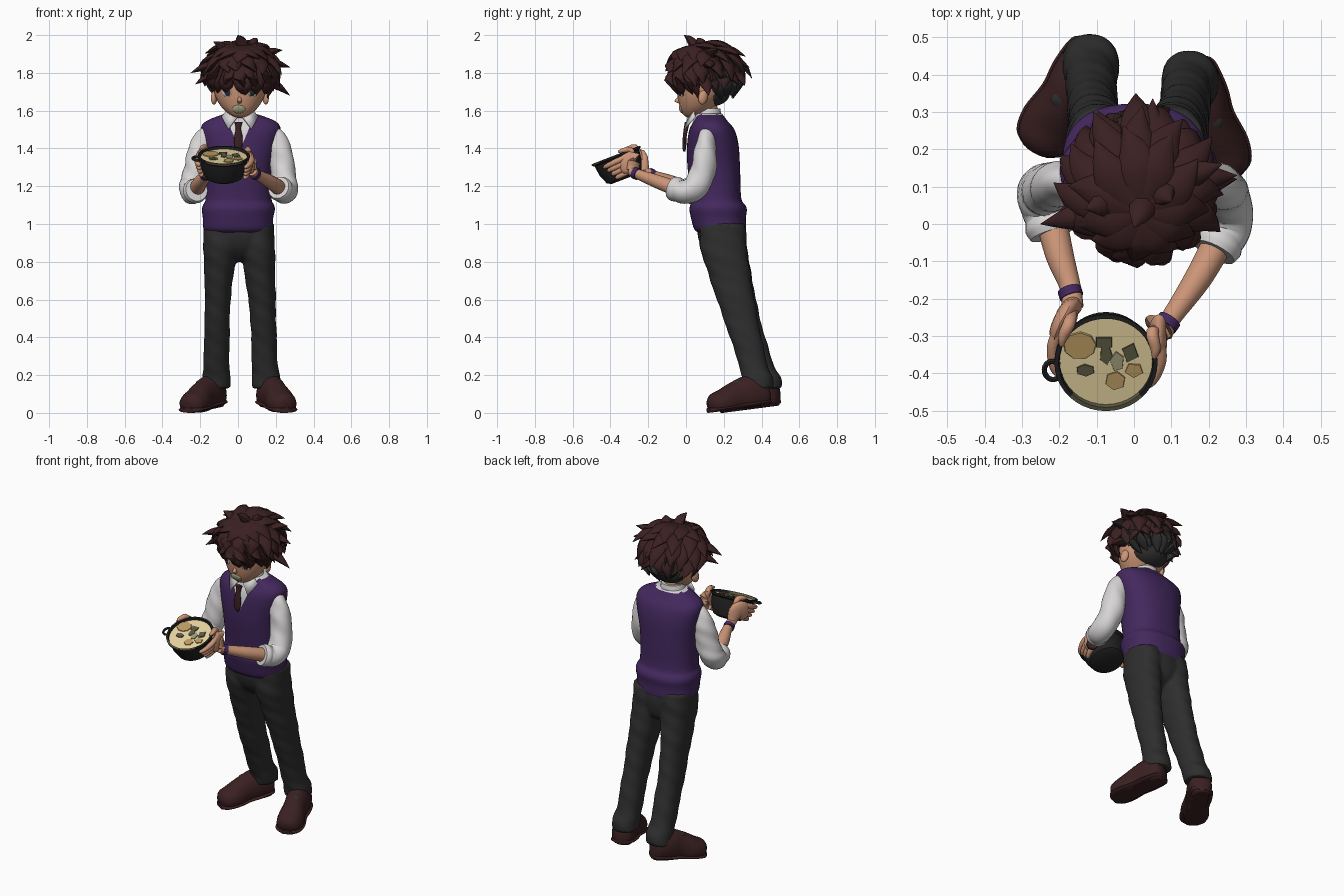
import bpy, bmesh, math, random
from mathutils import Vector, Matrix

if "Cube" in bpy.data.objects:
    bpy.data.objects.remove(bpy.data.objects["Cube"])

random.seed(4)
R = math.radians


def mat(name, r, g, b):
    m = bpy.data.materials.new(name)
    m.diffuse_color = (r, g, b, 1)
    m.use_nodes = True
    m.node_tree.nodes["Principled BSDF"].inputs["Base Color"].default_value = m.diffuse_color
    return m


HAIR = mat("dark_brown", .043, .0145, .0155)
CHAR = mat("charcoal", .027, .027, .027)
PURPLE = mat("purple", .056, .021, .11)
WHITE = mat("shirt_white", .68, .66, .66)
SKIN = mat("skin", .60, .30, .185)
STEW = mat("stew_cream", .84, .69, .37)
BROWN = mat("stew_brown", .5, .33, .12)
OLIVE = mat("olive_grey", .105, .1, .055)
PALE = mat("pale_olive", .34, .32, .2)
BLACK = mat("pot_black", .016, .016, .017)


def finish(name, bm, mats, angle=45):
    bmesh.ops.recalc_face_normals(bm, faces=bm.faces)
    me = bpy.data.meshes.new(name)
    bm.to_mesh(me)
    bm.free()
    for m in mats:
        me.materials.append(m)
    ob = bpy.data.objects.new(name, me)
    bpy.context.collection.objects.link(ob)
    bpy.ops.object.select_all(action='DESELECT')
    ob.select_set(True)
    bpy.context.view_layer.objects.active = ob
    bpy.ops.object.shade_smooth_by_angle(angle=R(angle))
    return ob


def catmull(pts, n):
    out = []
    for i in range(len(pts) - 1):
        a, b, c, d = (pts[max(i - 1, 0)], pts[i], pts[i + 1], pts[min(i + 2, len(pts) - 1)])
        for k in range(n):
            t = k / n
            out.append([.5 * (2 * q + (r - p) * t + (2 * p - 5 * q + 4 * r - s) * t * t
                              + (3 * q - p - 3 * r + s) * t ** 3) for p, q, r, s in zip(a, b, c, d)])
    return out + [list(pts[-1])]


def loft(bm, pts, seg=16, n=4, flat=False, mi=0, wr=0, sq=1):
    """Skin rings (x, y, z, rx, ry), level or square to the path; sq < 1 is boxier, wr adds folds."""
    P = catmull(pts, n)
    power = lambda v: math.copysign(abs(v) ** sq, v)
    rings = []
    for i, p in enumerate(P):
        c = Vector(p[:3])
        t = Vector(P[min(i + 1, len(P) - 1)][:3]) - Vector(P[max(i - 1, 0)][:3])
        side = Vector((1, 0, 0)) if flat else t.cross(Vector((0, 0, 1))).normalized()
        up = Vector((0, 1, 0)) if flat else side.cross(t).normalized()
        ring = []
        for k in range(seg):
            a = 2 * math.pi * k / seg
            w = 1 + wr * math.sin(2 * a + 48 * p[2]) * math.sin(a + 17 * p[2])
            ring.append(bm.verts.new(c + w * (side * max(p[3], .001) * power(math.cos(a))
                                              + up * max(p[4], .001) * power(math.sin(a)))))
        rings.append(ring)
    fs = [bm.faces.new((A[k], A[(k + 1) % seg], B[(k + 1) % seg], B[k]))
          for A, B in zip(rings, rings[1:]) for k in range(seg)]
    fs += [bm.faces.new(rings[0]), bm.faces.new(rings[-1])]
    for f in fs:
        f.material_index = mi


def tube(name, pts, m, **kw):
    bm = bmesh.new()
    loft(bm, pts, **kw)
    return finish(name, bm, [m])


def ball(name, loc, scale, m, rot=(0, 0, 0)):
    bm = bmesh.new()
    bmesh.ops.create_uvsphere(bm, u_segments=16, v_segments=10, radius=1)
    e = Matrix.Rotation(rot[2], 4, 'Z') @ Matrix.Rotation(rot[0], 4, 'X')
    bm.transform(Matrix.Translation(loc) @ e @ Matrix.Diagonal((*scale, 1)))
    return finish(name, bm, [m])


# trousers: hips and legs fused into one skin
bm = bmesh.new()
loft(bm, [(0, .185, 1.03, .165, .12), (.005, .19, .95, .182, .13), (.005, .198, .88, .16, .118),
          (.005, .21, .83, .1, .09), (.005, .215, .8, .03, .05)], seg=28, flat=True)
loft(bm, [(-.09, .19, 1, .09, .122), (-.094, .2, .88, .09, .126), (-.098, .22, .78, .083, .118),
          (-.105, .256, .65, .071, .107), (-.11, .292, .52, .067, .096), (-.112, .34, .38, .068, .086),
          (-.115, .388, .25, .069, .079), (-.115, .418, .19, .075, .084), (-.117, .427, .13, .077, .081)],
     seg=24, flat=True, wr=.035, n=6, sq=.9)
loft(bm, [(.1, .19, 1, .09, .122), (.105, .2, .88, .091, .124), (.112, .218, .78, .084, .116),
          (.123, .25, .65, .076, .104), (.132, .283, .52, .069, .093), (.138, .322, .38, .068, .083),
          (.142, .357, .25, .069, .076), (.148, .377, .19, .076, .082), (.15, .384, .13, .077, .079)],
     seg=24, flat=True, wr=.035, n=6, sq=.9)
ob = finish("trousers", bm, [CHAR])
fuse = ob.modifiers.new("fuse", 'REMESH')
fuse.mode, fuse.voxel_size, fuse.use_smooth_shade = 'VOXEL', .01, True
relax = ob.modifiers.new("relax", 'SMOOTH')
relax.factor, relax.iterations = .5, 5

# shoes with soles
SHOE = [(0, .03, .09, .04), (.07, .06, .09, .08), (.3, .07, .1, .1), (.5, .066, .085, .09),
        (.74, .078, .055, .075), (.92, .066, .045, .058), (1, .03, .04, .03)]
for name, h, t in (("left", (-.1, .485), (-.265, .195)), ("right", (.145, .44), (.255, .12))):
    bm = bmesh.new()
    pos = lambda u: (h[0] + (t[0] - h[0]) * u, h[1] + (t[1] - h[1]) * u)
    loft(bm, [(*pos(u), z, w, r) for u, w, z, r in SHOE], seg=24)
    loft(bm, [(*pos(u), .05 * (1 - u) + .012, w + .006, .016) for u, w, z, r in SHOE], seg=24)
    for v in bm.verts:
        v.co.z = max(v.co.z, .13 * (v.co.y - t[1]), 0)
    finish(name + "_shoe", bm, [HAIR])
    ball(name + "_shoe_tongue", (*pos(.53), .158), (.036, .03, .018), CHAR, (R(20), 0, 0))

# knitted vest, cut along the neckline
bm = bmesh.new()
loft(bm, [(0, .185, .955, .162, .122), (0, .18, .975, .183, .138), (0, .172, 1.03, .186, .145),
          (.002, .17, 1.075, .193, .152), (.003, .168, 1.1, .188, .146), (.003, .16, 1.14, .174, .132),
          (.006, .147, 1.3, .178, .139), (.01, .142, 1.42, .2, .136), (.014, .137, 1.5, .212, .119),
          (.014, .13, 1.545, .182, .09), (.012, .12, 1.585, .08, .07)], seg=40, flat=True, sq=.86)
tip = Vector((.01, 0, 1.39))
for s in (-1, 1):
    bmesh.ops.bisect_plane(bm, geom=bm.verts[:] + bm.edges[:] + bm.faces[:], plane_co=tip, plane_no=(s, 0, -.42))
for f in bm.faces:
    d = f.calc_center_median() - tip
    f.material_index = int(abs(d.x) < .42 * d.z and d.y < .13 or d.z > .19)
finish("vest", bm, [PURPLE, WHITE])

# collar, tie, neck
tube("collar_band", [(.01, .115, 1.54, .09, .08), (.01, .115, 1.58, .075, .072), (.01, .115, 1.612, .066, .066)],
     WHITE, flat=True)
for s, name in ((-1, "left"), (1, "right")):
    bm = bmesh.new()
    bm.faces.new([bm.verts.new((.01 + s * x, y, z)) for x, y, z in
                  ((.012, .018, 1.565), (.065, .046, 1.605), (.095, .05, 1.565), (.06, -.004, 1.5))])
    ob = finish(name + "_collar_flap", bm, [WHITE])
    ob.modifiers.new("thickness", 'SOLIDIFY').thickness = .008
tube("tie", [(.002, .008, 1.54, .022, .014), (.002, .0, 1.505, .014, .012), (.002, -.007, 1.46, .022, .01),
             (.002, -.009, 1.41, .02, .01), (.002, -.009, 1.385, .004, .006)], HAIR, flat=True)
tube("neck", [(.01, .12, 1.52, .055, .055), (.01, .11, 1.66, .052, .052)], SKIN, flat=True)

# sleeves, forearms, wristbands
arms = {
    "left": ([(-.15, .115, 1.485, .035, .045), (-.178, .113, 1.45, .046, .058), (-.2, .11, 1.38, .058, .066),
              (-.222, .1, 1.28, .064, .069), (-.242, .083, 1.2, .068, .068), (-.24, .04, 1.165, .064, .062),
              (-.226, -.005, 1.175, .056, .056)],
             [(-.225, .03, 1.175, .042, .042), (-.2, -.08, 1.22, .038, .038), (-.17, -.17, 1.255, .028, .028),
              (-.165, -.22, 1.28, .03, .026)], (-.17, -.185, 1.262)),
    "right": ([(.175, .11, 1.485, .035, .045), (.2, .108, 1.45, .046, .058), (.22, .103, 1.38, .058, .066),
               (.238, .088, 1.28, .064, .069), (.252, .05, 1.195, .067, .067), (.248, -.01, 1.168, .064, .062),
               (.225, -.055, 1.185, .06, .06)],
              [(.24, -.02, 1.175, .042, .042), (.175, -.14, 1.22, .037, .037), (.1, -.25, 1.262, .027, .027),
               (.075, -.29, 1.28, .03, .026)], (.09, -.264, 1.267))}
for side, (sleeve, fore, w) in arms.items():
    tube(side + "_sleeve", sleeve, WHITE, seg=24, wr=.06, n=6)
    a, b = Vector(sleeve[-1][:3]), Vector(sleeve[-2][:3])
    d = (a - b).normalized() * .024
    tube(side + "_sleeve_cuff", [(*(a - d), .06, .06), (*a, .067, .067), (*(a + d), .06, .06)], WHITE, seg=20)
    tube(side + "_forearm", fore, SKIN)
    d = (Vector(fore[2][:3]) - Vector(fore[1][:3])).normalized() * .012
    w = Vector(w)
    tube(side + "_wristband", [(*(w - d), .032, .032), (*(w + d), .032, .032)], PURPLE)

# cooking pot, tilted towards the front
POT = Matrix.Translation((-.075, -.37, 1.36)) @ Matrix.Rotation(R(21), 4, 'X')
prof = [(.001, -.13), (.075, -.13), (.098, -.118), (.119, -.065), (.126, -.012), (.138, -.004),
        (.138, .005), (.127, .006), (.124, -.008), (.001, -.006)]
bm = bmesh.new()
N = 40
rings = [[bm.verts.new((r * math.cos(2 * math.pi * k / N), r * math.sin(2 * math.pi * k / N), z))
          for k in range(N)] for r, z in prof]
for i in range(len(prof) - 1):
    for k in range(N):
        f = bm.faces.new((rings[i][k], rings[i][(k + 1) % N], rings[i + 1][(k + 1) % N], rings[i + 1][k]))
        front = f.calc_center_median().y < -.09
        f.material_index = 1 if i == 8 else 2 if i in (5, 6, 7) and front else 0
bm.transform(POT)
finish("pot", bm, [BLACK, STEW, OLIVE], 30)
# flat stew pieces: x, y, width, depth, sides
for i, (x, y, w, d, n, m) in enumerate((
        (-.005, .055, .03, .02, 4, OLIVE), (0, .02, .018, .032, 5, OLIVE), (.065, .025, .024, .03, 4, OLIVE),
        (-.055, -.025, .026, .018, 6, OLIVE), (.03, .0, .02, .03, 5, PALE), (-.07, .045, .045, .04, 9, BROWN),
        (.075, -.025, .026, .022, 5, BROWN), (.025, -.055, .028, .028, 6, BROWN))):
    bm = bmesh.new()
    bmesh.ops.create_cone(bm, cap_ends=True, segments=n, radius1=1, radius2=.95, depth=1)
    bm.transform(POT @ Matrix.Translation((x, y, -.005)) @ Matrix.Diagonal((w, d, .005, 1))
                 @ Matrix.Rotation(math.pi / n + .2 * i, 4, 'Z'))
    finish("stew_piece_%d" % i, bm, [m], 20)
M = POT @ Matrix.Rotation(R(190), 4, 'Z')
ring = [(math.cos(R(t)) * .022 + .145, math.sin(R(t)) * .026) for t in range(-150, 151, 25)]
tube("pot_handle", [(*(M @ Vector((x, y, -.004))), .007, .007) for x, y in ring], BLACK, seg=8, n=2)


# hands wrapped round the pot
def around(a, r, z):
    return POT @ Vector((r * math.cos(R(a)), r * math.sin(R(a)), z))


for side, a0, sgn in (("left", 142, 1), ("right", 22, -1)):
    bm = bmesh.new()
    wrist = Vector(arms[side][1][3][:3])
    loft(bm, [(*wrist, .026, .028), (*around(a0 - sgn * 8, .16, -.055), .022, .048),
              (*around(a0 + sgn * 12, .146, -.06), .02, .05), (*around(a0 + sgn * 20, .136, -.06), .012, .035)])
    for i in range(4):
        z, reach = -.022 - .025 * i, 58 - 5 * i
        path = [(*around(a0 + sgn * reach * u, .152 - .014 * u - .007 * i, z - .012 * u), r, r)
                for u, r in ((.1, .015), (.4, .016), (.75, .014), (.97, .01), (1.02, .003))]
        loft(bm, path, seg=10)
    loft(bm, [(*wrist, .018, .018), (*around(a0 - sgn * 12, .15, -.005), .017, .017),
              (*around(a0 + sgn * 3, .14, .014), .014, .013), (*around(a0 + sgn * 14, .13, .016), .006, .006)], seg=10)
    finish(side + "_hand", bm, [SKIN])

# head, ears, face
tube("head", [(.01, .03, 1.562, .02, .02), (.01, .045, 1.58, .055, .06), (.01, .06, 1.62, .098, .092),
              (.01, .08, 1.68, .132, .125), (.01, .09, 1.75, .143, .14), (.01, .1, 1.82, .138, .138),
              (.01, .1, 1.89, .1, .1), (.01, .1, 1.92, .03, .03)], SKIN, seg=32, flat=True)
tube("nose", [(.008, -.02, 1.685, .006, .01), (.008, -.045, 1.652, .012, .016), (.008, -.028, 1.638, .008, .008)],
     SKIN, flat=True)
ball("mouth", (.004, -.024, 1.608), (.036, .012, .024), PALE, (R(20), 0, 0))
for s, name in ((-1, "left"), (1, "right")):
    ball(name + "_ear", (.01 + s * .136, .09, 1.67), (.016, .026, .038), SKIN, (R(-12), 0, s * R(20)))
    ball(name + "_eye_white", (.01 + s * .068, -.028, 1.695), (.028, .006, .022), WHITE, (R(10), 0, s * R(26)))
    ball(name + "_iris", (.01 + s * .066, -.033, 1.697), (.018, .005, .021), CHAR, (R(10), 0, s * R(26)))

# hair cap with a dark nape
C, RAD = Vector((.018, .1, 1.81)), Vector((.165, .175, .145))
bm = bmesh.new()
bmesh.ops.create_uvsphere(bm, u_segments=40, v_segments=28, radius=1)
bm.transform(Matrix.Translation(C) @ Matrix.Diagonal((*RAD, 1)))
bmesh.ops.delete(bm, geom=[v for v in bm.verts if v.co.z < (1.74 if v.co.y < .1 else 1.67)], context='VERTS')
for f in bm.faces:
    c = f.calc_center_median()
    f.material_index = int(c.z < 1.8 and c.y > .1)
finish("hair_cap", bm, [HAIR, CHAR])
ball("nape_hair", (.012, .145, 1.7), (.115, .09, .075), CHAR)

# hair locks swept back from a crown that leans forward
LEAN = Matrix.Rotation(R(18), 3, 'X')


def on_head(a, e, r):
    a, e = R(a), R(e)
    d = LEAN @ Vector((math.cos(e) * math.cos(a), math.cos(e) * math.sin(a), math.sin(e)))
    return C + r * d * RAD


bm = bmesh.new()
rows = [(86, 58, 24, 1.28, 11, .056, 0, 360, 0), (64, 34, 4, 1.36, 13, .048, 12, 372, 0),
        (40, 6, -24, 1.33, 15, .045, 0, 360, 0), (22, -10, -46, 1.22, 13, .036, 182, 358, 0),
        (5, -22, -42, 1.3, 8, .042, 10, 185, 0), (-8, -38, -66, 1.22, 9, .042, 15, 180, 1)]
for e0, e1, e2, rt, cnt, w, lo, hi, mi in rows:
    for i in range(cnt):
        a = lo + (hi - lo) * i / cnt + random.uniform(-6, 6)
        r = rt + random.uniform(-.06, .12)
        e, tw = e2 + random.uniform(-6, 6), random.uniform(-12, 12)
        front = -math.sin(R(a))
        if front > .4:
            r, e = min(r, 1.2), max(e + 8 * front, -37)
        loft(bm, [(*on_head(a, e0, .96), w * .6, .008), (*on_head(a, e1, 1.03), w, .02),
                  (*on_head(a + tw * .4, (e1 + e) / 2, .5 + .5 * r), w * .65, .016),
                  (*on_head(a + tw, e, r), .001, .001)], seg=8, mi=mi)
# stray spikes
for base, end in (((.03, .06, 1.92), (0, -.01, 2.0)), ((.07, .09, 1.92), (.1, .06, 1.985)),
                  ((-.1, .03, 1.84), (-.25, .0, 1.8)), ((-.11, .06, 1.79), (-.225, .0, 1.74)),
                  ((.14, .1, 1.76), (.275, .12, 1.68)), ((.14, .12, 1.84), (.275, .13, 1.83)),
                  ((.12, .12, 1.88), (.235, .16, 1.92)), ((-.06, .06, 1.9), (-.13, .04, 1.965)),
                  ((.05, .2, 1.87), (.05, .335, 1.83))):
    b, t = Vector(base), Vector(end)
    m = b.lerp(t, .5) + Vector((0, 0, .012))
    loft(bm, [(*b, .04, .03), (*m, .03, .022), (*t, .001, .001)], seg=8)
# dark undersides at the back
bmesh.ops.recalc_face_normals(bm, faces=bm.faces)
for f in bm.faces:
    c = f.calc_center_median()
    if f.normal.z < -.35 and c.y > .13 and c.z < 1.86:
        f.material_index = 1
finish("hair_locks", bm, [HAIR, CHAR])
